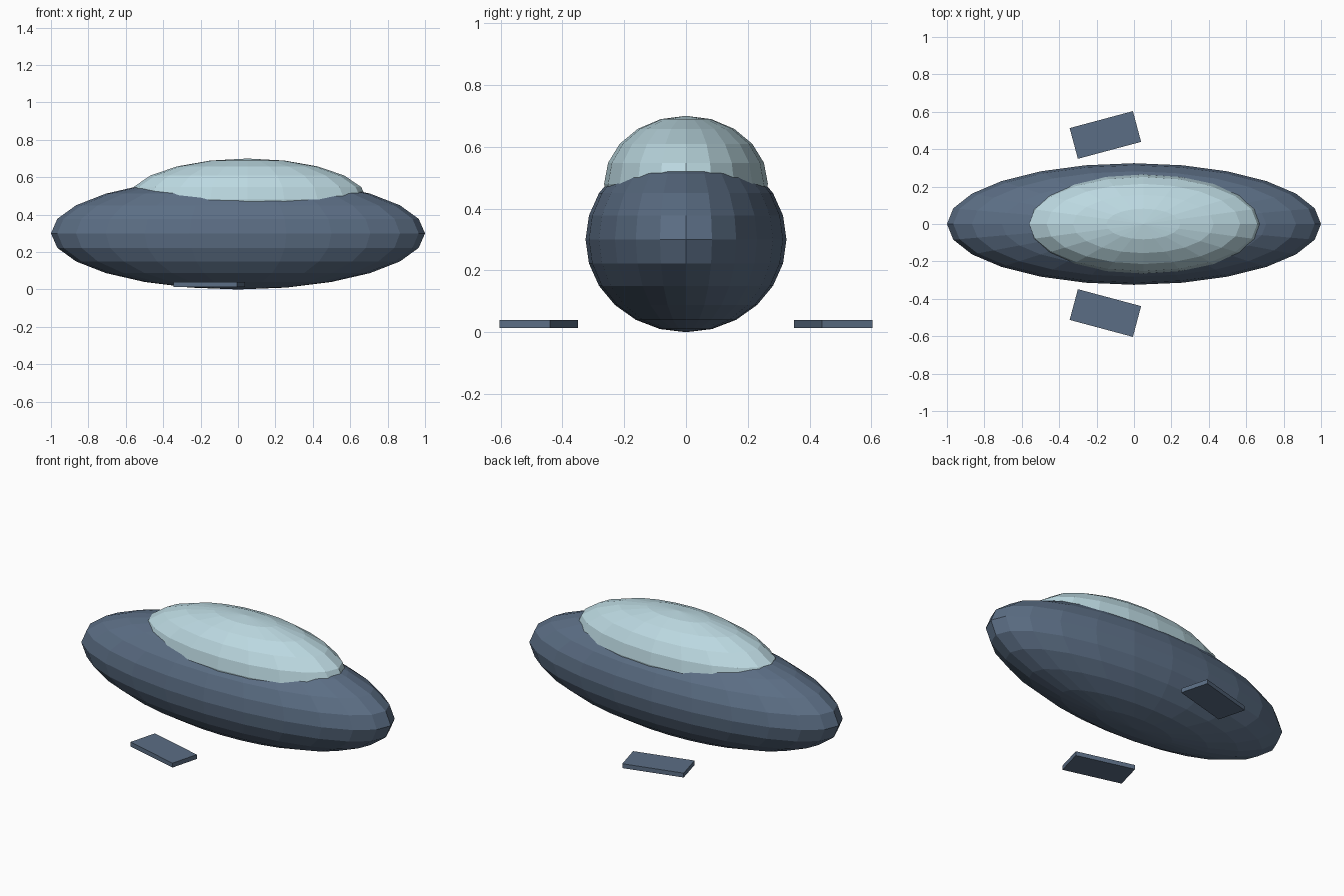
import bpy, math

if "Cube" in bpy.data.objects:
    bpy.data.objects.remove(bpy.data.objects["Cube"])


def material(name, rgb):
    m = bpy.data.materials.new(name)
    m.diffuse_color = (*rgb, 1.0)
    m.use_nodes = True
    m.node_tree.nodes["Principled BSDF"].inputs["Base Color"].default_value = m.diffuse_color
    return m


hull_blue = material("slate blue", (0.105, 0.155, 0.232))
glass_blue = material("pale glass blue", (0.50, 0.69, 0.75))


def finish(name, mat):
    ob = bpy.context.object
    ob.name = name
    ob.data.materials.append(mat)
    bpy.ops.object.transform_apply(location=False, rotation=True, scale=True)
    return ob


def ellipsoid(name, center, radii, segments, rings, mat):
    bpy.ops.mesh.primitive_uv_sphere_add(segments=segments, ring_count=rings,
                                         radius=1, location=center)
    bpy.context.object.scale = radii
    return finish(name, mat)


# Long faceted hull
ellipsoid("hull", (0, 0, 0.30), (1.0, 0.325, 0.30), 24, 12, hull_blue)

# Glass canopy sunk into the top of the hull
ellipsoid("canopy", (0.05, 0, 0.48), (0.64, 0.265, 0.22), 20, 10, glass_blue)

# Pair of thin angled fins low on either side
for side, label in ((1, "back"), (-1, "front")):
    bpy.ops.mesh.primitive_cube_add(size=1, location=(-0.153, side * 0.476, 0.027))
    fin = bpy.context.object
    fin.scale = (0.35, 0.17, 0.026)
    fin.rotation_euler.z = side * math.radians(15)
    finish(label + "_fin", hull_blue)
